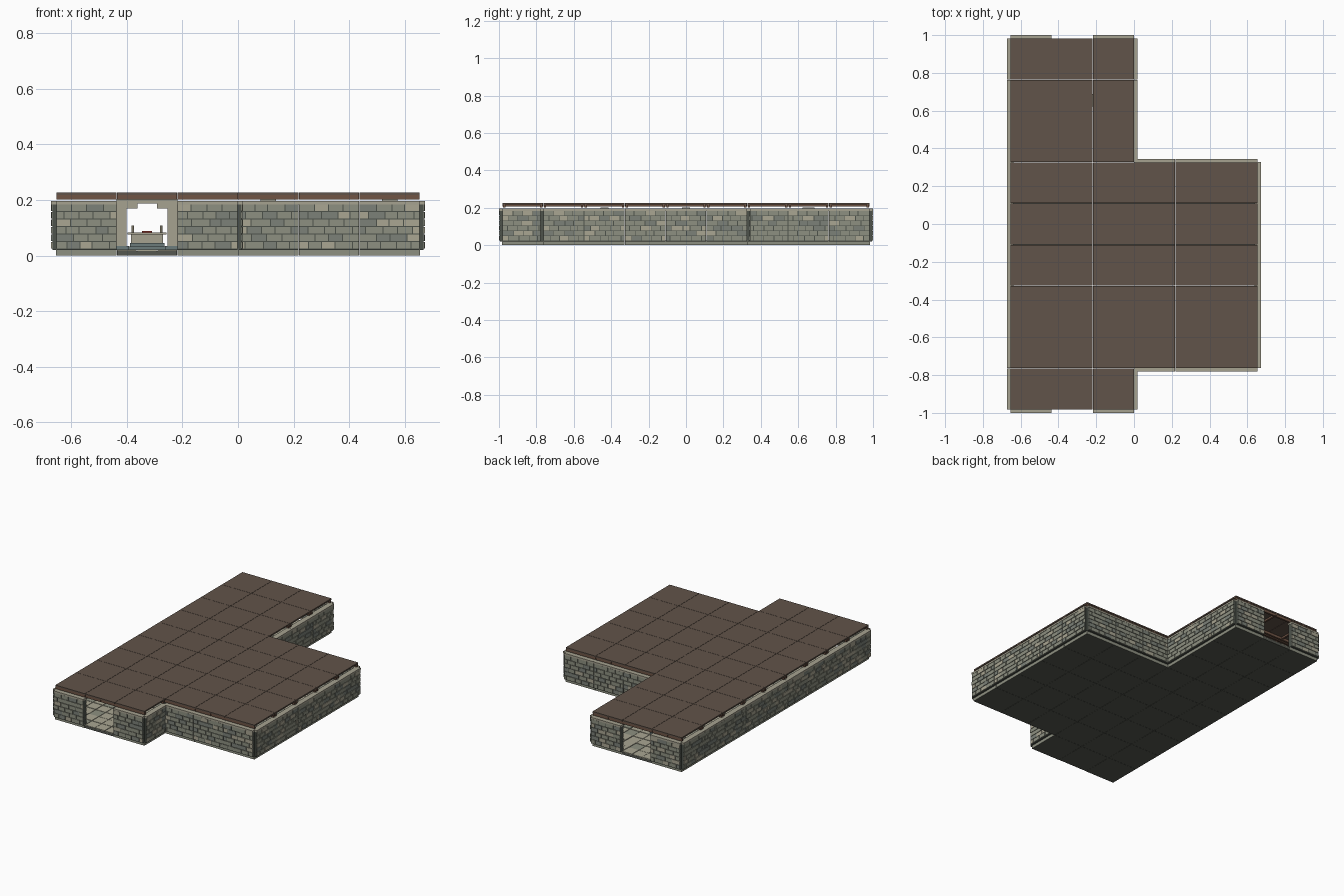
import bpy, bmesh, random
from mathutils import Matrix, Vector

if "Cube" in bpy.data.objects:
    bpy.data.objects.remove(bpy.data.objects["Cube"])

random.seed(4)
T = 2 / 9.165          # floor tile size
W = 0.018              # half thickness of the walls
X0, Y0 = -3 * T, -4.5 * T


def mat(name, r, g, b):
    m = bpy.data.materials.new(name)
    m.diffuse_color = (r, g, b, 1)
    m.use_nodes = True
    m.node_tree.nodes["Principled BSDF"].inputs["Base Color"].default_value = m.diffuse_color
    return m


STONE = [mat("stone_grey", .27, .28, .22), mat("stone_light", .40, .38, .29),
         mat("stone_dark", .20, .22, .19)]
MORTAR = mat("mortar", .075, .085, .07)
CAP = mat("cap_stone", .38, .36, .28)
BLUE = mat("blue_stone", .15, .20, .20)
SLATE = mat("floor_base", .09, .095, .08)
ROOF = mat("roof_brown", .12, .087, .067)
BEAM = mat("beam_brown", .16, .09, .06)
RED = mat("red_cloth", .30, .04, .03)
WAX = mat("wax", .65, .58, .42)


class Part:
    """Collects boxes and cylinders into one named object."""

    def __init__(self, name, *mats):
        self.name, self.mats, self.bm = name, mats, bmesh.new()

    def box(self, lo, hi, mi=0):
        lo, hi = Vector(lo), Vector(hi)
        m = Matrix.Translation((lo + hi) / 2) @ Matrix.Diagonal((*(hi - lo), 1))
        verts = bmesh.ops.create_cube(self.bm, size=1, matrix=m)["verts"]
        for f in {f for v in verts for f in v.link_faces}:
            f.material_index = mi

    def block(self, x, y, hx, hy, z0, z1, mi=0):
        self.box((x - hx, y - hy, z0), (x + hx, y + hy, z1), mi)

    def rod(self, x, y, r, z0, z1):
        bmesh.ops.create_cone(self.bm, cap_ends=True, segments=8, radius1=r, radius2=r * .8,
                              depth=z1 - z0, matrix=Matrix.Translation((x, y, (z0 + z1) / 2)))

    def done(self):
        me = bpy.data.meshes.new(self.name)
        self.bm.to_mesh(me)
        self.bm.free()
        for m in self.mats:
            me.materials.append(m)
        bpy.context.collection.objects.link(bpy.data.objects.new(self.name, me))


# Plan: a 3 x 9 corridor with a 3 x 5 hall on its right
cells = {(i, j) for i in range(3) for j in range(9)} | {(i, j) for i in range(3, 6) for j in range(1, 6)}
openings = {(1, 0, 0, -1), (1, 8, 0, 1)}

# Floor tiles and flagstones
base, flags = Part("floor_base", SLATE, CAP), Part("floor_flagstones", *STONE)
for i, j in sorted(cells):
    cx, cy = X0 + (i + .5) * T, Y0 + (j + .5) * T
    h = T / 2 - .0006
    base.block(cx, cy, h, h, 0, .016)
    for a in (-1, 0, 1):
        for b in (-1, 0, 1):
            flags.block(cx + a * T / 3, cy + b * T / 3, T / 6 - .0015, T / 6 - .0015,
                        .014, random.uniform(.019, .022), random.choice((0, 1, 1)))
base.done()
flags.done()

# Perimeter walls: kerb, mortar core, six brick courses and a cap
kerb, core = Part("wall_kerb", STONE[0]), Part("wall_mortar", MORTAR)
bricks, caps = Part("wall_bricks", *STONE), Part("wall_caps", CAP)


def wall(cx, cy, along_x):
    def put(part, a0, a1, t, z0, z1, mi=0):
        if along_x:
            part.box((cx + a0, cy - t, z0), (cx + a1, cy + t, z1), mi)
        else:
            part.box((cx - t, cy + a0, z0), (cx + t, cy + a1, z1), mi)
    h = T / 2
    put(kerb, -h + .0005, h - .0005, .001, 0, .026)
    put(core, -h + .001, h - .001, W - .005, .02, .188)
    put(caps, -h + .0003, h - .0003, W, .184, .196)
    row_h = (.185 - .023) / 6
    for r in range(6):
        cuts = [-h, -h / 2, 0, h / 2, h] if r % 2 else [-h, -.72 * h, -.22 * h, .26 * h, .76 * h, h]
        cuts[1:-1] = [c + random.uniform(-.008, .008) for c in cuts[1:-1]]
        for a0, a1 in zip(cuts, cuts[1:]):
            put(bricks, a0 + .0018, a1 - .0018, W - random.uniform(0, .0025),
                .023 + r * row_h + .0016, .023 + (r + 1) * row_h - .0016,
                random.choice((0, 0, 0, 1, 2)))


for i, j in sorted(cells):
    for dx, dy in ((1, 0), (-1, 0), (0, 1), (0, -1)):
        if (i + dx, j + dy) not in cells and (i, j, dx, dy) not in openings:
            wall(X0 + (i + .5 + dx / 2) * T, Y0 + (j + .5 + dy / 2) * T, dy != 0)
for p in (kerb, core, bricks, caps):
    p.done()

# Roof panels carried on paired cross beams with one small lengthwise rafter
roof, beams = Part("roof_panels", ROOF), Part("roof_beams", BEAM)
for i, j in sorted(cells):
    cx, cy = X0 + (i + .5) * T, Y0 + (j + .5) * T
    h = T / 2 - .0008
    roof.block(cx, cy, h, h, .218, .227)
    for s in (-1, 1):
        beams.block(cx, cy + s * (T / 2 - .010), h, .006, .201, .2185)
    beams.block(cx, cy, .006, h, .206, .2185)
roof.done()
beams.done()

# Stepped stone arch across the middle of the corridor
AX, AY = X0 + 1.5 * T, Y0 + 7.5 * T
arch = Part("corridor_arch", CAP, BLUE)
for s in (-1, 1):
    arch.block(AX + s * .091, AY, .018, .028, .02, .186)
    arch.block(AX + s * .087, AY, .022, .033, .02, .035, 1)
    arch.block(AX + s * .055, AY, .020, .028, .170, .188)
    arch.block(AX + s * .087, AY, .022, .033, .178, .188)
arch.block(AX, AY, .109, .033, .187, .203)
arch.done()

# Altar with steps, cloth and two candles
BY = Y0 + 5.5 * T
altar = Part("altar", CAP, BLUE, RED)
altar.block(AX, BY, .066, .055, .02, .033, 1)
altar.block(AX, BY, .062, .045, .033, .045, 1)
altar.block(AX, BY, .057, .032, .045, .076)
altar.block(AX, BY, .070, .042, .076, .083)
altar.block(AX, BY, .018, .014, .083, .088, 2)
altar.done()
candles = Part("altar_candles", WAX)
for s in (-1, 1):
    candles.rod(AX + s * .051, BY, .005, .083, .108)
candles.done()

# Hall columns
cols = Part("hall_columns", CAP, BLUE)
for i in (3, 5):
    for j in (2, 4):
        x, y = X0 + (i + .5) * T, Y0 + (j + .5) * T
        cols.block(x, y, .032, .032, .02, .036, 1)
        cols.block(x, y, .020, .020, .036, .185)
        cols.block(x, y, .028, .022, .185, .203)
cols.done()
